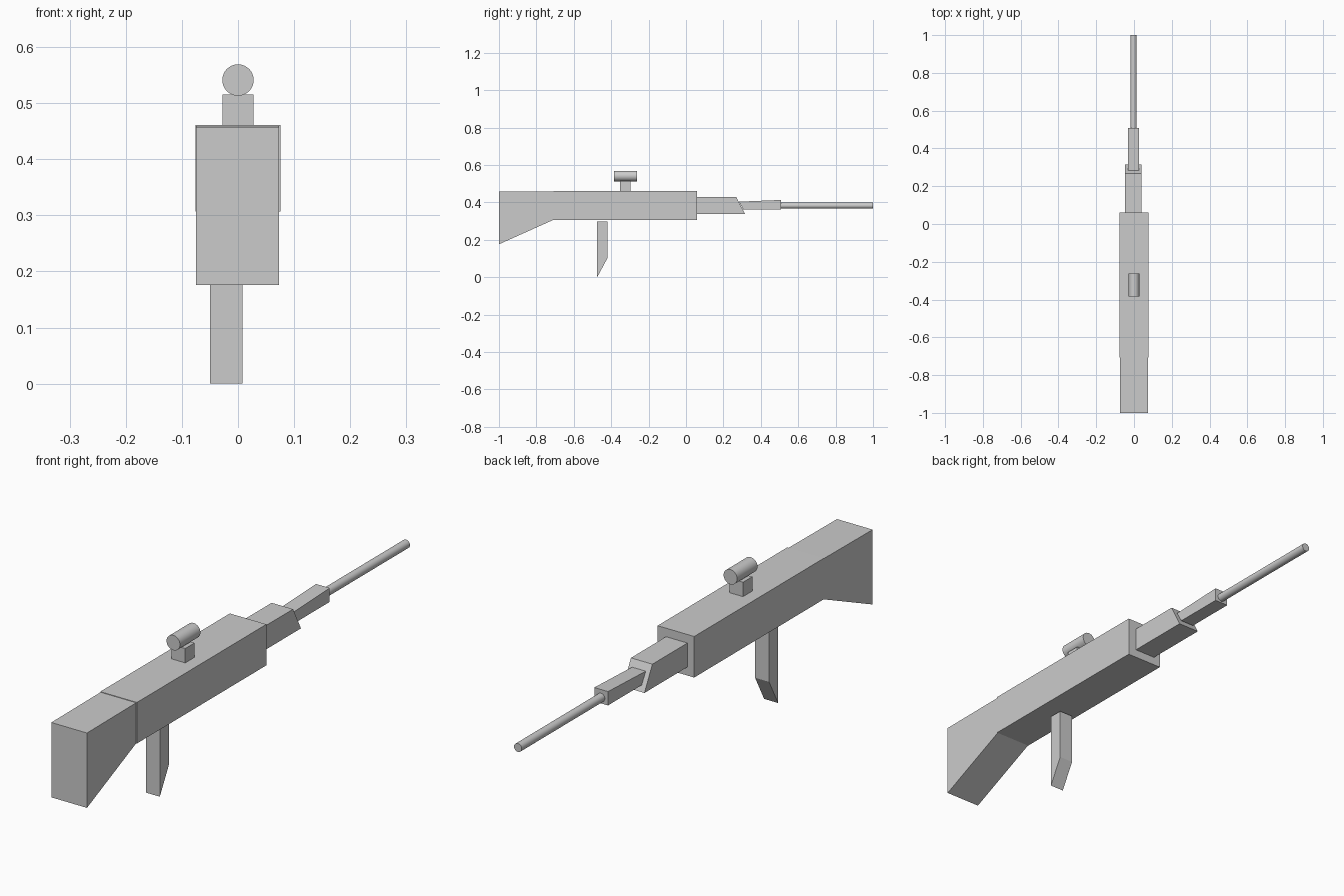
import bpy
import bmesh
from math import pi

if "Cube" in bpy.data.objects:
    bpy.data.objects.remove(bpy.data.objects["Cube"])


def prism(name, profile, x0, x1):
    """Extrude a closed (y, z) side profile from x0 to x1."""
    bm = bmesh.new()
    face = bm.faces.new([bm.verts.new((x0, y, z)) for y, z in profile])
    ext = bmesh.ops.extrude_face_region(bm, geom=[face])["geom"]
    moved = [g for g in ext if isinstance(g, bmesh.types.BMVert)]
    bmesh.ops.translate(bm, verts=moved, vec=(x1 - x0, 0, 0))
    bmesh.ops.recalc_face_normals(bm, faces=bm.faces)
    mesh = bpy.data.meshes.new(name)
    bm.to_mesh(mesh)
    bm.free()
    obj = bpy.data.objects.new(name, mesh)
    bpy.context.collection.objects.link(obj)
    return obj


def tube(name, radius, y0, y1, x, z):
    """Solid cylinder lying along y."""
    bpy.ops.mesh.primitive_cylinder_add(
        vertices=32, radius=radius, depth=y1 - y0,
        location=(x, (y0 + y1) / 2, z), rotation=(pi / 2, 0, 0))
    obj = bpy.context.object
    obj.name = name
    bpy.ops.object.shade_smooth_by_angle()
    return obj


# Main body and flared shoulder stock
prism("body", [(-0.708, 0.307), (0.06, 0.307), (0.06, 0.461), (-0.708, 0.461)],
      -0.076, 0.076)
prism("stock", [(-1, 0.176), (-0.708, 0.307), (-0.708, 0.459), (-1, 0.457)],
      -0.075, 0.073)

# Fore-end with a slanted nose, then the narrower barrel shroud
prism("fore_end", [(0.06, 0.339), (0.315, 0.339), (0.268, 0.429), (0.06, 0.429)],
      -0.048, 0.041)
prism("barrel_shroud", [(0.307, 0.361), (0.507, 0.361), (0.507, 0.413), (0.283, 0.404)],
      -0.031, 0.026)
tube("barrel", 0.016, 0.5, 1.0, -0.002, 0.383)

# Grip with an angled lower end
prism("grip", [(-0.475, 0.0), (-0.421, 0.10), (-0.421, 0.298), (-0.475, 0.298)],
      -0.05, 0.008)

# Sight on its mounting block
prism("sight_mount", [(-0.353, 0.461), (-0.298, 0.461), (-0.298, 0.515), (-0.353, 0.515)],
      -0.028, 0.028)
tube("sight", 0.028, -0.384, -0.263, 0.0, 0.541)
